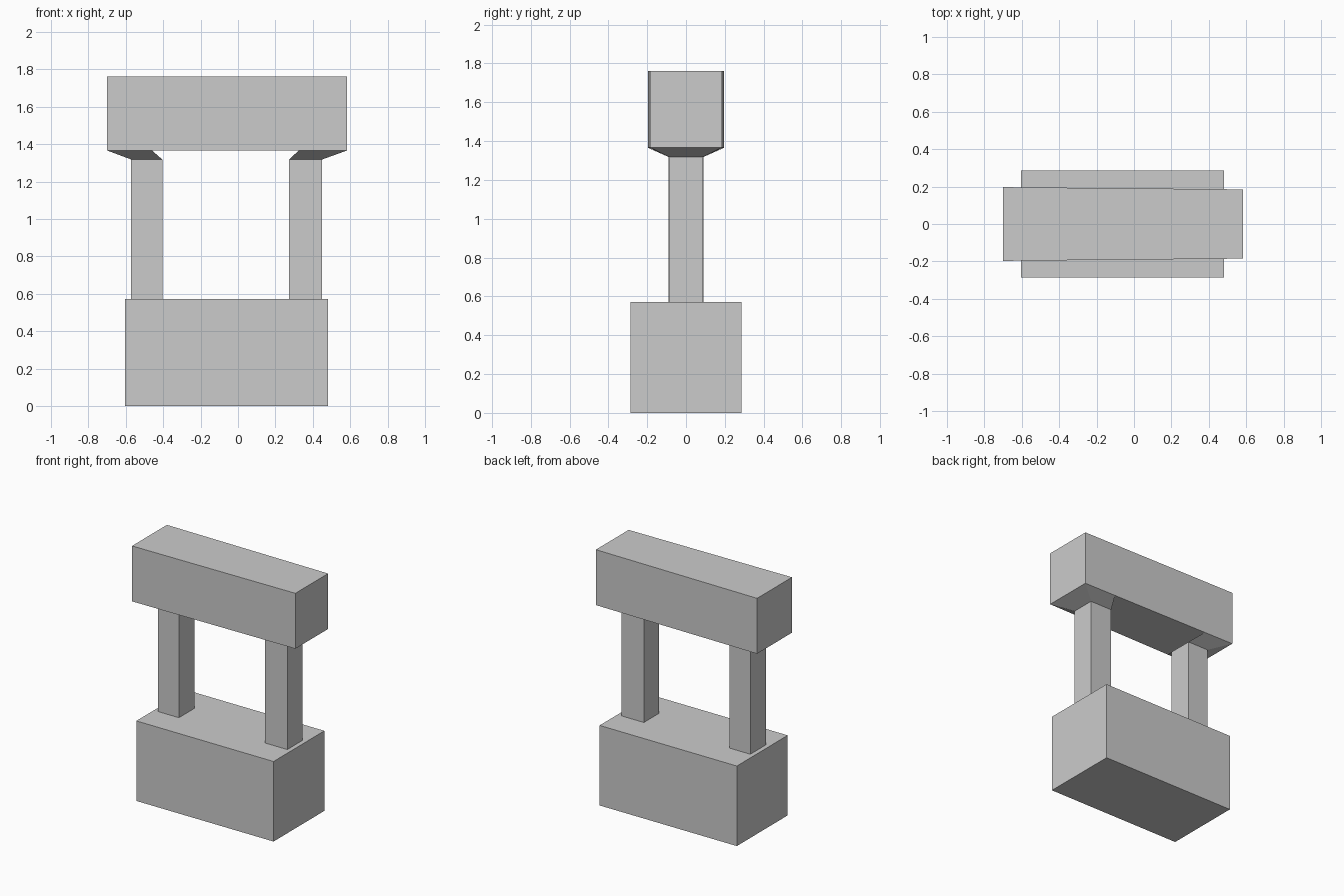
import bpy, bmesh

if "Cube" in bpy.data.objects:
    bpy.data.objects.remove(bpy.data.objects["Cube"])


def loft(name, rings, cap_start=True, cap_end=True, skip=()):
    """Join four-cornered rings into a skin; skip holds (span, side) openings."""
    bm = bmesh.new()
    loops = [[bm.verts.new(p) for p in ring] for ring in rings]
    for i in range(len(loops) - 1):
        a, b = loops[i], loops[i + 1]
        for j in range(4):
            if (i, j) not in skip:
                k = (j + 1) % 4
                bm.faces.new((a[j], a[k], b[k], b[j]))
    if cap_start:
        bm.faces.new(loops[0][::-1])
    if cap_end:
        bm.faces.new(loops[-1])
    bmesh.ops.recalc_face_normals(bm, faces=bm.faces[:])
    mesh = bpy.data.meshes.new(name)
    bm.to_mesh(mesh)
    bm.free()
    obj = bpy.data.objects.new(name, mesh)
    bpy.context.collection.objects.link(obj)
    return obj


def flat_ring(x0, x1, half_y, z):
    return [(x0, -half_y, z), (x1, -half_y, z), (x1, half_y, z), (x0, half_y, z)]


BEAM_L, BEAM_R = -0.70, 0.583
INNER_L, INNER_R = -0.46, 0.325
BEAM_Z, BEAM_TOP = 1.366, 1.762
BASE_TOP, LEG_TOP = 0.572, 1.318


def beam_half(x):
    # the beam narrows slightly toward its right end
    return 0.197 - 0.012 * (x - BEAM_L) / (BEAM_R - BEAM_L)


def beam_ring(x):
    h = beam_half(x)
    return [(x, -h, BEAM_Z), (x, h, BEAM_Z), (x, h, BEAM_TOP), (x, -h, BEAM_TOP)]


# Base block
loft("base", [flat_ring(-0.603, 0.482, 0.287, 0), flat_ring(-0.603, 0.482, 0.287, BASE_TOP)])

# Top beam, open underneath where the flared posts run into it
loft("top_beam", [beam_ring(x) for x in (BEAM_L, INNER_L, INNER_R, BEAM_R)],
     skip={(0, 0), (2, 0)})

# Posts with flared heads that meet the beam's underside
for name, x0, x1, half, top0, top1 in (
        ("left_post", -0.571, -0.405, 0.089, BEAM_L, INNER_L),
        ("right_post", 0.273, 0.450, 0.086, INNER_R, BEAM_R)):
    h0, h1 = beam_half(top0), beam_half(top1)
    head = [(top0, -h0, BEAM_Z), (top1, -h1, BEAM_Z), (top1, h1, BEAM_Z), (top0, h0, BEAM_Z)]
    loft(name, [flat_ring(x0, x1, half, BASE_TOP), flat_ring(x0, x1, half, LEG_TOP), head],
         cap_start=False, cap_end=False)
